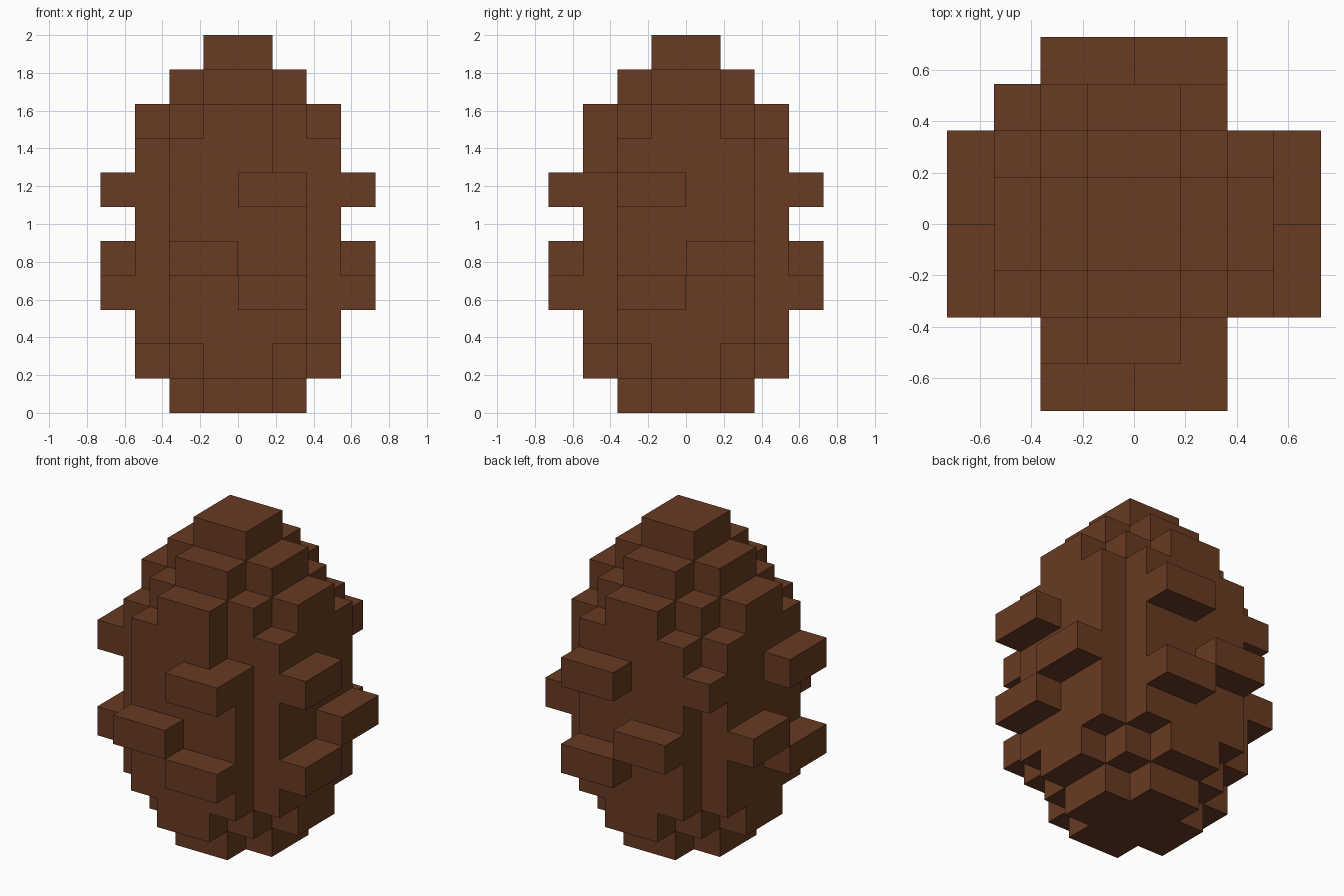
import bpy
import bmesh
from mathutils import Vector

if "Cube" in bpy.data.objects:
    bpy.data.objects.remove(bpy.data.objects["Cube"], do_unlink=True)

U = 2 / 11  # edge of one block; the cone is eleven blocks tall

brown = bpy.data.materials.new("cone_brown")
brown.use_nodes = True
colour = (0.138, 0.043, 0.0158, 1)
brown.diffuse_color = colour
shader = brown.node_tree.nodes["Principled BSDF"]
shader.inputs["Base Color"].default_value = colour
shader.inputs["Roughness"].default_value = 0.9


def block(x0, x1, y0, y1, z0, z1):
    """All unit cells inside a box given in block units."""
    return {(x, y, z) for x in range(x0, x1) for y in range(y0, y1) for z in range(z0, z1)}


def cross(long, short, z0, z1):
    """Two crossed bars, centred on the axis."""
    return block(-long, long, -short, short, z0, z1) | block(-short, short, -long, long, z0, z1)


def core(half, z0, z1):
    return block(-half, half, -half, half, z0, z1)


def skin(name, cells):
    """Wrap the outside of a group of cells in one clean flat-faced mesh."""
    bm = bmesh.new()
    for cell in cells:
        centre = Vector(cell) + Vector((0.5, 0.5, 0.5))
        for axis in range(3):
            for sign in (-1, 1):
                n = Vector((0, 0, 0))
                n[axis] = sign
                if tuple(int(c + d) for c, d in zip(cell, n)) in cells:
                    continue
                a = Vector((0, 0, 0))
                a[(axis + 1) % 3] = 0.5
                b = n.cross(a)
                mid = centre + n / 2
                ring = (mid - a - b, mid + a - b, mid + a + b, mid - a + b)
                bm.faces.new([bm.verts.new(p * U) for p in ring])
    bmesh.ops.remove_doubles(bm, verts=bm.verts, dist=0.001)
    bmesh.ops.dissolve_limit(bm, angle_limit=0.02, verts=bm.verts, edges=bm.edges)
    bmesh.ops.recalc_face_normals(bm, faces=bm.faces)
    mesh = bpy.data.meshes.new(name)
    bm.to_mesh(mesh)
    bm.free()
    mesh.materials.append(brown)
    obj = bpy.data.objects.new(name, mesh)
    bpy.context.collection.objects.link(obj)


# Cone body: narrow foot, wide middle, stepped tip
body = cross(2, 1, 0, 1)
body |= cross(3, 1, 1, 2) | core(2, 1, 2)
body |= cross(3, 2, 2, 8)
body |= cross(3, 1, 8, 9) | core(2, 8, 9)
body |= cross(2, 1, 9, 10)
body |= core(1, 10, 11)
body -= block(1, 2, -3, -2, 7, 8)   # chipped front corner
body |= block(-3, -2, 2, 3, 6, 7)   # single filled back corner
skin("cone_body", body)

# Scales: three on every side, at staggered heights
for tier, z, side in (("lower", 3, 1), ("middle", 4, -1), ("upper", 6, 1)):
    x0 = 0 if side > 0 else -2
    y0 = -2 - x0
    skin(tier + "_scale_front", block(x0, x0 + 2, -4, -3, z, z + 1))
    skin(tier + "_scale_back", block(x0, x0 + 2, 3, 4, z, z + 1))
    skin(tier + "_scale_left", block(3, 4, y0, y0 + 2, z, z + 1))
    skin(tier + "_scale_right", block(-4, -3, y0, y0 + 2, z, z + 1))
